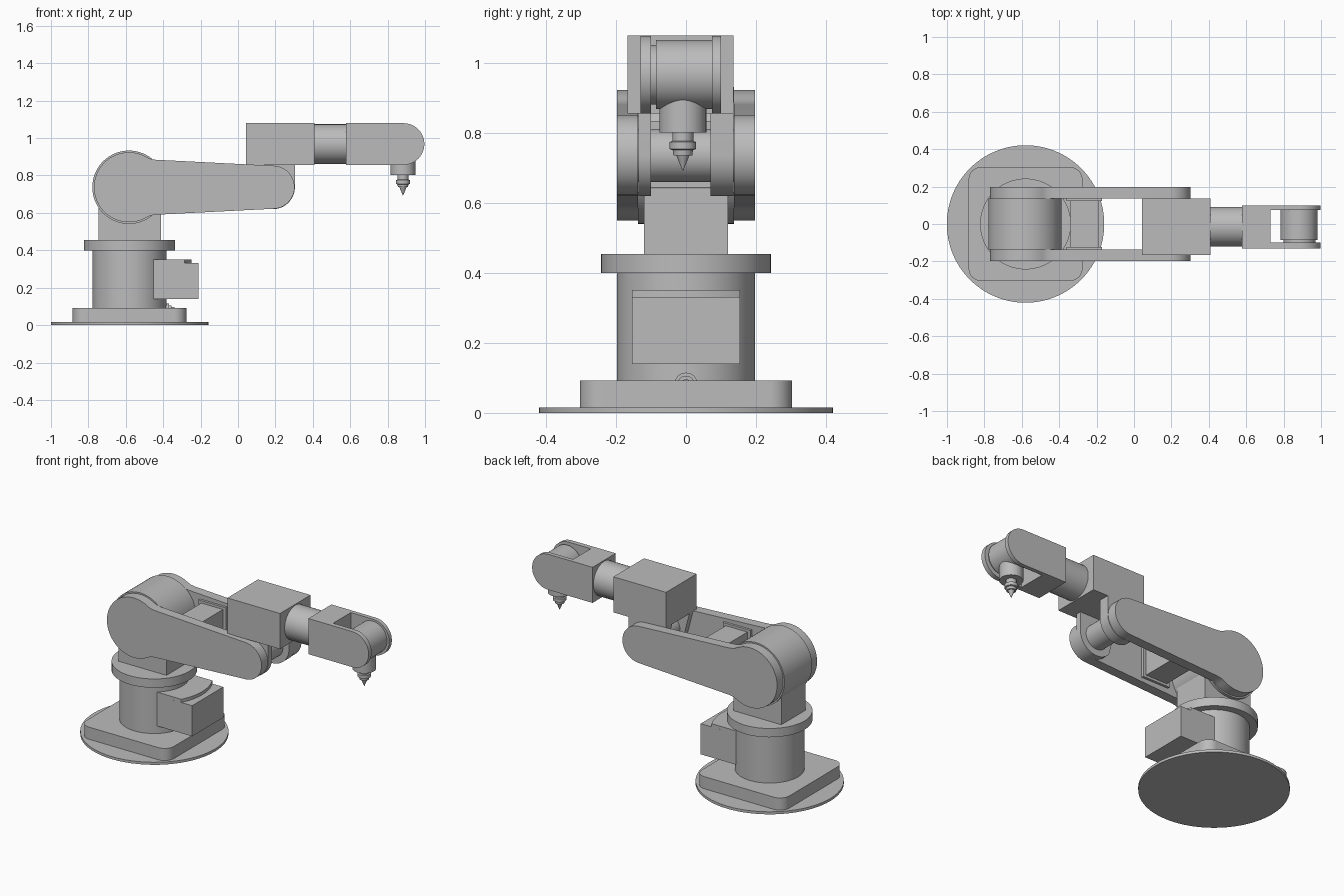
import bpy, bmesh
from math import sin, cos, radians, tau
from mathutils import Matrix

cube = bpy.data.objects.get("Cube")
if cube:
    bpy.data.objects.remove(cube)

grey = bpy.data.materials.new("machine grey")
grey.use_nodes = True
GREY = (0.5, 0.5, 0.5, 1)
grey.diffuse_color = GREY
grey.node_tree.nodes["Principled BSDF"].inputs["Base Color"].default_value = GREY


def finish(name, bm):
    bmesh.ops.recalc_face_normals(bm, faces=bm.faces)
    mesh = bpy.data.meshes.new(name)
    bm.to_mesh(mesh)
    bm.free()
    mesh.materials.append(grey)
    mesh.polygons.foreach_set("use_smooth", [True] * len(mesh.polygons))
    mesh.set_sharp_from_angle(angle=radians(30))
    ob = bpy.data.objects.new(name, mesh)
    bpy.context.collection.objects.link(ob)
    return ob


def prism(name, outline, low, high, axis="z"):
    """Extrude an outline along z (outline in x, y) or y (outline in x, z)."""
    bm = bmesh.new()
    place = (lambda a, b: (a, b, low)) if axis == "z" else (lambda a, b: (a, low, b))
    face = bm.faces.new([bm.verts.new(place(a, b)) for a, b in outline])
    extruded = bmesh.ops.extrude_face_region(bm, geom=[face])
    verts = [v for v in extruded["geom"] if isinstance(v, bmesh.types.BMVert)]
    step = (0, 0, high - low) if axis == "z" else (0, high - low, 0)
    bmesh.ops.translate(bm, verts=verts, vec=step)
    return finish(name, bm)


def box(name, x, y, z):
    return prism(name, [(x[0], y[0]), (x[1], y[0]), (x[1], y[1]), (x[0], y[1])], *z)


def arc(cx, cy, r, start, end, n=24):
    angles = [radians(start + (end - start) * i / n) for i in range(n + 1)]
    return [(cx + r * cos(a), cy + r * sin(a)) for a in angles]


def lathe(name, profile, centre, axis="z", n=64):
    """Turn a (radius, height) profile about an axis through the centre."""
    bm = bmesh.new()
    rings = [[bm.verts.new((r * cos(tau * i / n), r * sin(tau * i / n), h))
              for i in range(n)] for r, h in profile]
    for a, b in zip(rings, rings[1:]):
        for i in range(n):
            j = (i + 1) % n
            bm.faces.new((a[i], a[j], b[j], b[i]))
    bm.faces.new(rings[0])
    bm.faces.new(rings[-1])
    turn = {"z": Matrix(), "x": Matrix.Rotation(radians(90), 4, "Y"),
            "y": Matrix.Rotation(radians(-90), 4, "X")}[axis]
    bm.transform(Matrix.Translation(centre) @ turn)
    return finish(name, bm)


def cylinder(name, r, low, high, centre, axis="z"):
    return lathe(name, [(r, low), (r, high)], centre, axis)


BASE_X = -0.58      # vertical axis of the base
ARM_Z = 0.737       # height of shoulder and elbow axes
ELBOW_X = 0.187
WRIST_X, WRIST_Y, WRIST_Z = 0.885, -0.015, 0.968

# Base: floor disc, rounded plate, column and flange
cylinder("floor_disc", 0.421, 0, 0.016, (BASE_X, 0, 0))
h, r = 0.304, 0.065
plate = []
for sx, sy, a in ((1, 1, 0), (-1, 1, 90), (-1, -1, 180), (1, -1, 270)):
    plate += arc(BASE_X + sx * (h - r), sy * (h - r), r, a, a + 90, 10)
prism("base_plate", plate, 0.016, 0.092)
cylinder("column", 0.198, 0.092, 0.4, (BASE_X, 0, 0))
cylinder("turning_flange", 0.243, 0.4, 0.455, (BASE_X, 0, 0))
box("shoulder_block", (-0.745, -0.412), (-0.12, 0.12), (0.455, 0.72))

# Connector housing with a curved raised lid, and cable port
box("connector_housing", (-0.453, -0.21), (-0.154, 0.154), (0.14, 0.332))
lid = [(-0.453, 0.154), (-0.453, -0.154)] + arc(BASE_X, 0, 0.332, -27.6, 27.6)
prism("connector_lid", lid, 0.332, 0.352)
lathe("cable_port", [(0.033, 0), (0.033, 0.03), (0.024, 0.03), (0.024, 0.045),
                     (0.014, 0.045), (0.014, 0.06)], (-0.4, 0, 0.082), "x")

# Upper arm: shoulder drum and a pair of side plates
cylinder("shoulder_drum", 0.196, -0.137, 0.137, (BASE_X - 0.003, 0, ARM_Z), "y")
neck = [(-0.465, 0.151), (-0.44, 0.147), (-0.40, 0.145)]
outline = arc(BASE_X - 0.003, ARM_Z, 0.187, 58, 302, 48)
outline += [(x, ARM_Z - z) for x, z in neck]
outline += arc(ELBOW_X, ARM_Z, 0.115, -87, 87)
outline += [(x, ARM_Z + z) for x, z in reversed(neck)]
for side, s in (("right", -1), ("left", 1)):
    prism(side + "_arm_plate", outline, s * 0.137, s * 0.198, "y")
    box(side + "_motor_flange", (-0.36, -0.17), sorted((s * 0.122, s * 0.138)), (0.63, 0.85))
box("arm_motor", (-0.34, -0.19), (-0.123, 0.123), (0.645, 0.835))

# Elbow: shaft, two legs and the offset forearm block
cylinder("elbow_shaft", 0.076, -0.137, 0.137, (ELBOW_X, 0, ARM_Z), "y")
leg = arc(ELBOW_X, ARM_Z, 0.117, -140, 0) + [(0.304, 0.86), (0.045, 0.86)]
prism("right_elbow_leg", leg, -0.136, -0.1, "y")
prism("left_elbow_leg", leg, 0.07, 0.136, "y")
box("forearm_block", (0.043, 0.408), (-0.167, 0.136), (0.857, 1.08))
cylinder("forearm_tube", 0.106, 0.4, 0.59, (0, WRIST_Y, WRIST_Z), "x")

# Wrist fork: solid root with two rounded prongs
box("wrist_root", (0.578, 0.73), (-0.13, 0.1), (0.857, 1.08))
prong = [(0.73, 1.08), (0.73, 0.857)] + arc(WRIST_X, WRIST_Z, 0.1115, -90, 90)
prism("right_prong", prong, -0.13, -0.1, "y")
prism("left_prong", prong, 0.074, 0.1, "y")

# Tool head: drum, bearing disc and turned nozzle
cylinder("tool_drum", 0.099, -0.086, 0.074, (WRIST_X - 0.003, 0, WRIST_Z), "y")
cylinder("bearing_disc", 0.085, -0.1, -0.08, (WRIST_X, 0, WRIST_Z), "y")
lathe("nozzle", [(0.001, 0.693), (0.019, 0.737), (0.027, 0.737), (0.029, 0.752),
                 (0.038, 0.755), (0.038, 0.775), (0.03, 0.778), (0.03, 0.802),
                 (0.067, 0.802), (0.067, 0.94)], (0.882, -0.009, 0))
